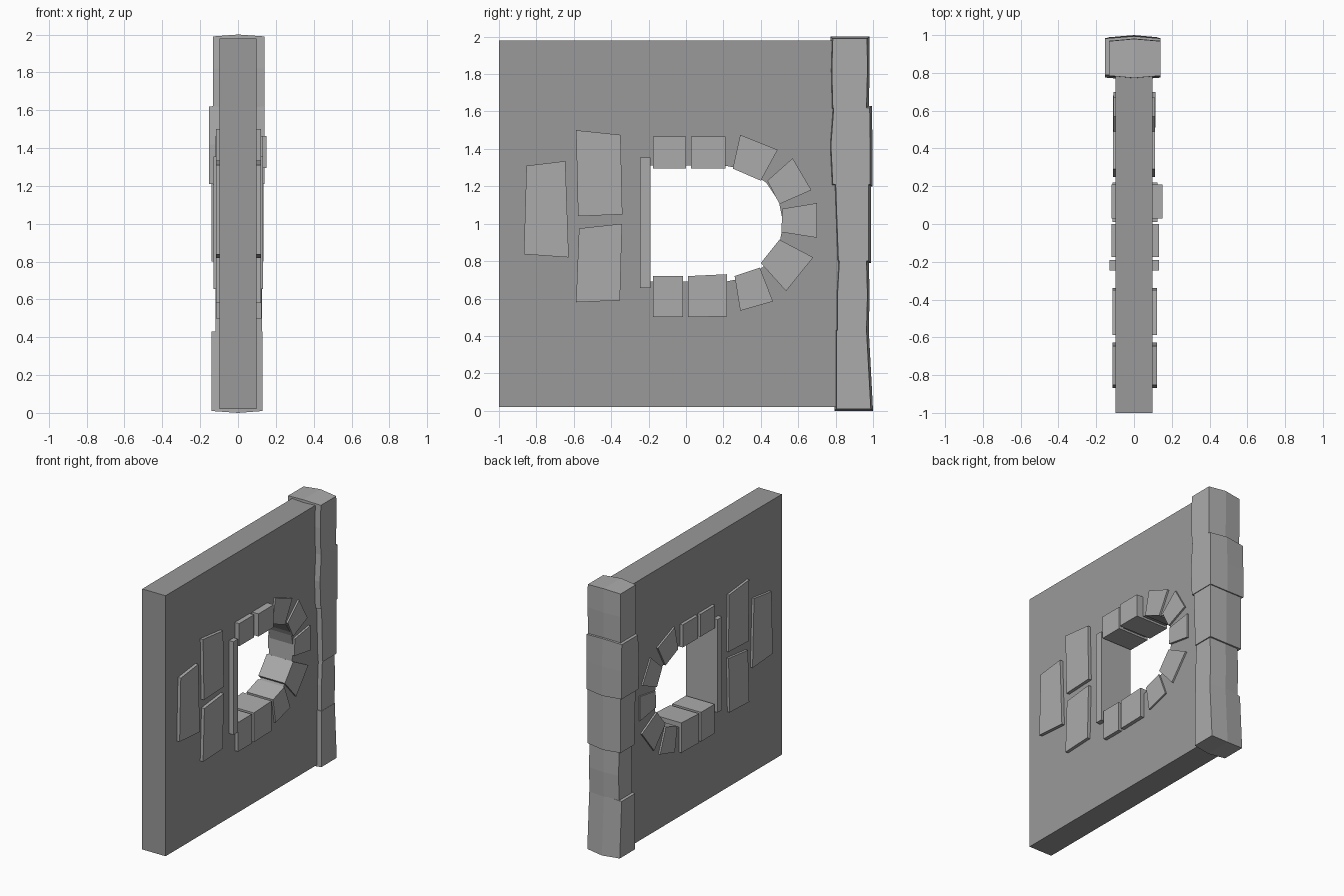
import bpy, math

if "Cube" in bpy.data.objects:
    bpy.data.objects.remove(bpy.data.objects["Cube"])


def material(name, v):
    mat = bpy.data.materials.new(name)
    mat.diffuse_color = (v, v, v, 1)
    mat.use_nodes = True
    mat.node_tree.nodes["Principled BSDF"].inputs["Base Color"].default_value = mat.diffuse_color
    return mat


wall_grey = material("wall_grey", 0.32)
stone_grey = material("stone_grey", 0.41)


def mesh_object(name, verts, faces, mat):
    mesh = bpy.data.meshes.new(name)
    mesh.from_pydata(verts, [], faces)
    mesh.update()
    mesh.materials.append(mat)
    ob = bpy.data.objects.new(name, mesh)
    bpy.context.collection.objects.link(ob)
    return ob


def loft(name, rings, mat=stone_grey):
    # closed solid through rings of equal vertex count
    n = len(rings[0])
    faces = [tuple(reversed(range(n)))]
    for r in range(len(rings) - 1):
        a = r * n
        for i in range(n):
            j = (i + 1) % n
            faces.append((a + i, a + j, a + n + j, a + n + i))
    top = (len(rings) - 1) * n
    # caps as two quads when the ring is a ridged hexagon
    if n == 6:
        faces[0] = (4, 3, 2, 1)
        faces += [(5, 4, 1, 0), (top, top + 1, top + 4, top + 5),
                  (top + 1, top + 2, top + 3, top + 4)]
    else:
        faces.append(tuple(range(top, top + n)))
    return mesh_object(name, [v for ring in rings for v in ring], faces, mat)


def slab(name, outline, x0, x1, mat=stone_grey):
    # (y, z) outline pushed through along x, wound counter-clockwise
    area = sum(a[0] * b[1] - b[0] * a[1] for a, b in zip(outline, outline[1:] + outline[:1]))
    if area < 0:
        outline = outline[::-1]
    return loft(name, [[(x, y, z) for y, z in outline] for x in (x0, x1)], mat)


def rect(y0, y1, z0, z1):
    return [(y0, z0), (y1, z0), (y1, z1), (y0, z1)]


# wall panel with a round-ended opening
wall = slab("wall", rect(-1, 0.9, 0.02, 1.98), -0.097, 0.097, wall_grey)
arc = [(0.21 + 0.31 * math.cos(math.radians(a)), 1 + 0.31 * math.sin(math.radians(a)))
       for a in [-90 + 180 * i / 8 for i in range(9)]]
cutter = slab("window_cutter", [(-0.195, 0.69)] + arc + [(-0.195, 1.31)], -0.5, 0.5, wall_grey)
cutter.hide_render = True
mod = wall.modifiers.new("opening", "BOOLEAN")
mod.operation = "DIFFERENCE"
mod.solver = "EXACT"
mod.object = cutter
bpy.context.view_layer.objects.active = wall
bpy.ops.object.modifier_apply(modifier=mod.name)
bpy.data.objects.remove(cutter)

# stones framing the opening
slab("window_side_strip", rect(-0.245, -0.19, 0.655, 1.355), -0.13, 0.133)
frame = [
    (rect(-0.176, 0.0, 1.295, 1.465), -0.12, 0.133),
    (rect(0.028, 0.21, 1.295, 1.465), -0.12, 0.15),
    ([(.29, 1.475), (.49, 1.395), (.40, 1.23), (.25, 1.295)], -0.11, 0.11),
    ([(.57, 1.35), (.67, 1.18), (.50, 1.105), (.435, 1.23)], -0.108, 0.11),
    ([(.70, 1.11), (.70, .925), (.51, .955), (.515, 1.08)], -0.108, 0.113),
    ([(.50, .915), (.68, .82), (.535, .64), (.40, .79)], -0.11, 0.11),
    ([(.395, .765), (.465, .585), (.29, .535), (.26, .72)], -0.11, 0.11),
    ([(.01, .72), (.22, .73), (.22, .505), (.01, .50)], -0.115, 0.125),
    (rect(-0.176, -0.015, 0.50, 0.72), -0.115, 0.125),
]
for i, (pts, x0, x1) in enumerate(frame):
    slab(f"frame_stone_{i + 1}", pts, x0, x1)

# loose facing stones
facing = [
    [(-.588, 1.5), (-.35, 1.475), (-.34, 1.05), (-.577, 1.04)],
    [(-.572, .975), (-.342, 1.0), (-.353, .59), (-.588, .58)],
    [(-.853, 1.31), (-.645, 1.335), (-.627, .82), (-.867, .837)],
]
for i, pts in enumerate(facing):
    slab(f"facing_stone_{i + 1}", pts, -0.115, 0.121)


# corner column of ridged blocks: each ring is (z, y0, y1) at the block sides
def block(name, x0, x1, rings):
    out = []
    for k, (z, y0, y1) in enumerate(rings):
        puff = -0.01 if k == 0 else (0.01 if k == len(rings) - 1 else 0)
        out.append([(x0, y0, z), (0, y0 - 0.012, z + puff), (x1, y0, z),
                    (x1, y1, z), (0, y1 + 0.012, z + puff), (x0, y1, z)])
    return loft(name, out)


blocks = [
    (-.14, .13, [(.01, .805, .988), (.43, .805, .965)]),
    (-.118, .128, [(.43, .81, .965), (.62, .81, .97), (.80, .82, .965)]),
    (-.14, .135, [(.80, .815, .977), (1.21, .80, .977)]),
    (-.153, .14, [(1.21, .785, .985), (1.42, .775, .985), (1.62, .79, .982)]),
    (-.132, .14, [(1.62, .785, .965), (1.82, .78, .97), (1.99, .785, .968)]),
]
for i, (x0, x1, rings) in enumerate(blocks):
    block(f"column_block_{i + 1}", x0, x1, rings)
